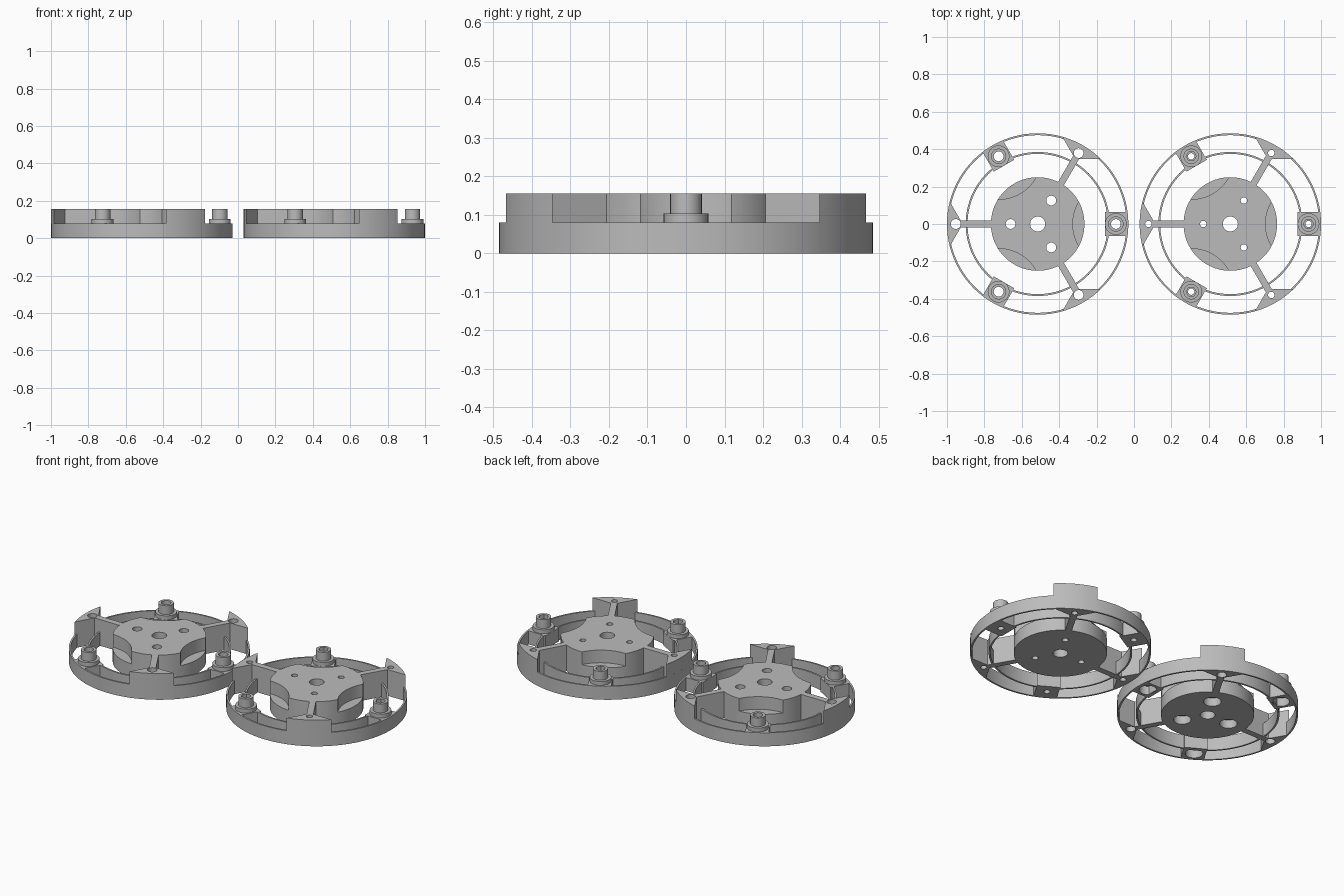
import bpy, bmesh
from math import radians, cos, sin, asin, degrees
from mathutils import Matrix, Vector

cube = bpy.data.objects.get("Cube")
if cube:
    bpy.data.objects.remove(cube)

grey = bpy.data.materials.new("machined_grey")
grey.use_nodes = True
GREY = (0.5, 0.5, 0.5, 1)
grey.diffuse_color = GREY
grey.node_tree.nodes["Principled BSDF"].inputs["Base Color"].default_value = GREY

R, RIM, TOP = 0.485, 0.08, 0.155      # outer radius, rim height, full height
BOSS_R, TIP_R, HUB_R = 0.418, 0.438, 0.25


def prism(name, points, z0, z1, origin):
    """Extrude a plan outline from z0 to z1."""
    bm = bmesh.new()
    face = bm.faces.new([bm.verts.new((x, y, z0)) for x, y in points])
    new = bmesh.ops.extrude_face_region(bm, geom=[face])["geom"]
    bmesh.ops.translate(bm, vec=(0, 0, z1 - z0),
                        verts=[v for v in new if isinstance(v, bmesh.types.BMVert)])
    bmesh.ops.recalc_face_normals(bm, faces=bm.faces)
    mesh = bpy.data.meshes.new(name)
    bm.to_mesh(mesh)
    bm.free()
    mesh.materials.append(grey)
    obj = bpy.data.objects.new(name, mesh)
    obj.location = origin
    bpy.context.collection.objects.link(obj)
    return obj


def arc(radius, start=0, sweep=360, n=64, cx=0, cy=0):
    steps = n if sweep == 360 else n - 1
    return [(cx + radius * cos(radians(start + sweep * i / steps)),
             cy + radius * sin(radians(start + sweep * i / steps))) for i in range(n)]


def polar(radius, angle):
    return radius * cos(radians(angle)), radius * sin(radians(angle))


def turn(points, angle):
    m = Matrix.Rotation(radians(angle), 2)
    return [tuple(m @ Vector(p)) for p in points]


def bore(obj, radius, z0, z1, at=(0, 0), n=32):
    """Cut a round hole between two heights."""
    cutter = prism("cutter", arc(radius, n=n, cx=at[0], cy=at[1]), z0, z1, obj.location)
    mod = obj.modifiers.new("bore", 'BOOLEAN')
    mod.operation, mod.solver, mod.object = 'DIFFERENCE', 'EXACT', cutter
    bpy.context.view_layer.objects.active = obj
    bpy.ops.object.modifier_apply(modifier=mod.name)
    bpy.data.objects.remove(cutter)


def build_plate(side, x, hole, recessed_below):
    origin = (x, 0, 0)
    parts = []

    def add(name, points, z0, z1):
        parts.append(prism(f"{side}_{name}", points, z0, z1, origin))
        return parts[-1]

    # Thin concentric rings
    for name, radius in (("outer_ring", R), ("inner_ring", 0.385)):
        ring = add(name, arc(radius, n=96), 0, RIM)
        bore(ring, radius - 0.01, -0.1, 0.3, n=96)

    # Hub, scalloped around each boss
    hub = add("hub", arc(HUB_R, n=96), 0, TOP)
    bore(hub, 0.04, -0.1, 0.3)
    for angle in (0, 120, 240):
        bore(hub, 0.23, RIM, 0.3, polar(BOSS_R, angle), 96)
        at = polar(0.145, angle + 60)
        bore(hub, hole, -0.1, 0.3, at)
        if recessed_below:
            bore(hub, 0.047, -0.1, 0.05, at)

    # Spokes that flare into tall rim blocks
    half = degrees(asin(0.12 / R))
    outline = ([(0.24, -0.018), (0.411, -0.018)] + arc(R, -half, 2 * half, 12)
               + [(0.411, 0.018), (0.24, 0.018)])
    for i, angle in enumerate((60, 180, 300), 1):
        spoke = add(f"spoke_{i}", turn(outline, angle), 0, TOP)
        bore(spoke, hole, -0.1, 0.3, polar(TIP_R, angle))

    # Pads carrying collars and sockets
    pad_outline = [(0.36, -0.063), (0.475, -0.063), (0.475, 0.063), (0.36, 0.063)]
    for i, angle in enumerate((0, 120, 240), 1):
        at = polar(BOSS_R, angle)
        pad = add(f"pad_{i}", turn(pad_outline, angle), 0, RIM)
        collar = add(f"collar_{i}", arc(0.058, n=32, cx=at[0], cy=at[1]), RIM, 0.103)
        socket = add(f"socket_{i}", arc(0.041, n=32, cx=at[0], cy=at[1]), 0.103, TOP)
        for part in (pad, collar, socket):
            bore(part, hole, -0.1, 0.3, at)
        if recessed_below:
            bore(pad, 0.047, -0.1, 0.05, at)
        else:
            bore(socket, 0.027, 0.115, 0.3, at, 6)
    return parts


parts = build_plate("right", -0.515, 0.026, True)
parts += build_plate("left", 0.515, 0.017, False)

bpy.ops.object.select_all(action='DESELECT')
for part in parts:
    part.select_set(True)
bpy.context.view_layer.objects.active = parts[0]
bpy.ops.object.shade_smooth_by_angle(angle=radians(30))
